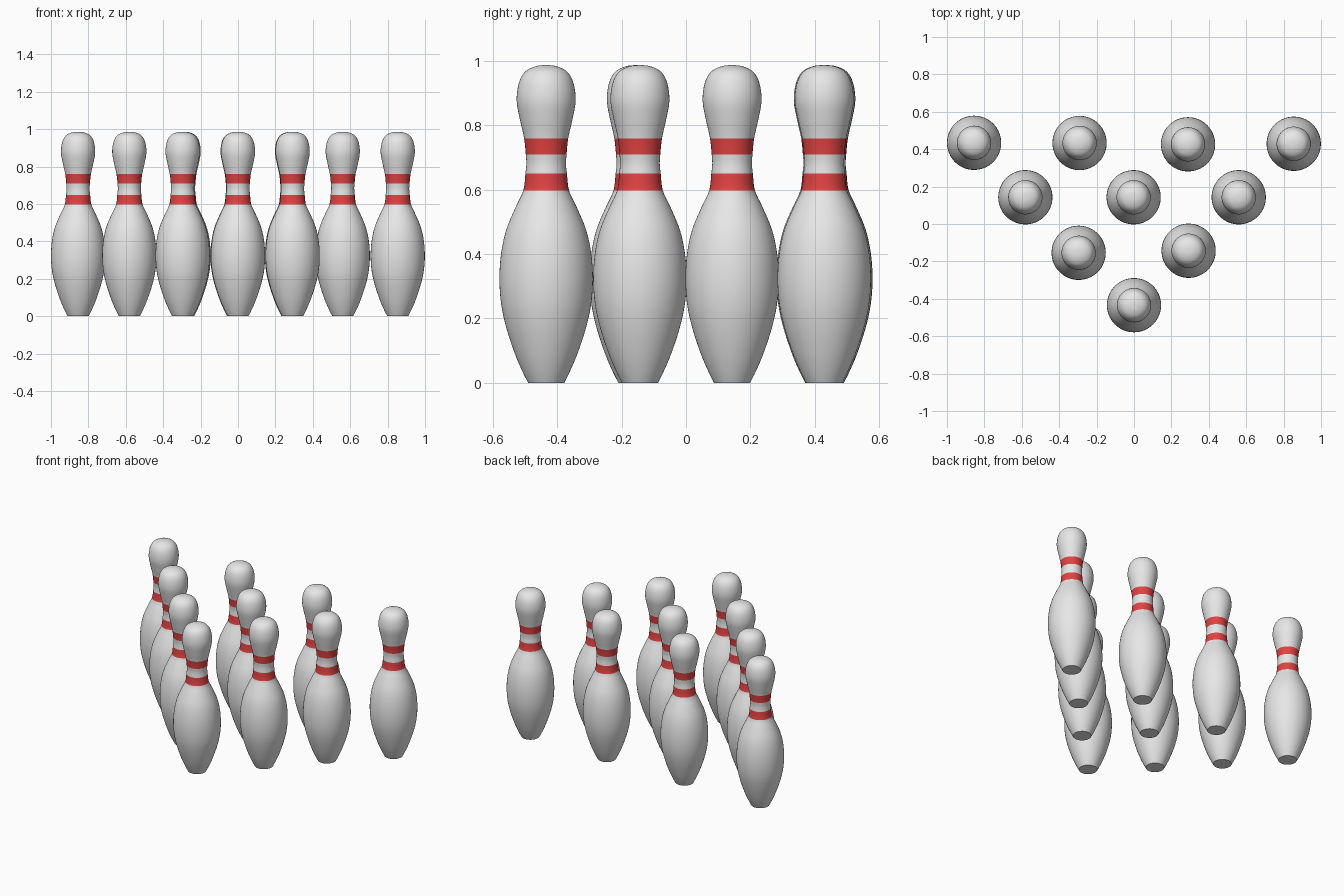
import bpy, bmesh, math

if "Cube" in bpy.data.objects:
    bpy.data.objects.remove(bpy.data.objects["Cube"])

SEGMENTS = 64
STEPS = 4  # rings between neighbouring profile points

# Pin silhouette: (radius, height), from base to crown
PROFILE = [(0.056, 0.0), (0.075, 0.038), (0.097, 0.09), (0.122, 0.165), (0.139, 0.24),
           (0.145, 0.32), (0.140, 0.40), (0.124, 0.475), (0.095, 0.545),
           (0.071, 0.597), (0.0645, 0.649), (0.0615, 0.68), (0.0633, 0.709), (0.0685, 0.759),
           (0.081, 0.815), (0.0915, 0.875), (0.085, 0.93), (0.066, 0.965),
           (0.034, 0.982), (0.0, 0.986)]
BANDS = [(0.597, 0.649), (0.709, 0.759)]

# Slightly uneven triangle of pins
POSITIONS = [(0.0, -0.434),
             (-0.296, -0.154), (0.292, -0.143),
             (-0.581, 0.143), (-0.002, 0.143), (0.560, 0.143),
             (-0.855, 0.434), (-0.291, 0.433), (0.289, 0.426), (0.854, 0.429)]


def material(name, colour):
    mat = bpy.data.materials.new(name)
    mat.diffuse_color = (*colour, 1.0)
    mat.use_nodes = True
    mat.node_tree.nodes["Principled BSDF"].inputs["Base Color"].default_value = mat.diffuse_color
    return mat


def smooth_profile(points):
    """Catmull-Rom curve through the points, mirrored past the crown."""
    first = tuple(2 * a - b for a, b in zip(points[0], points[1]))
    last = (-points[-2][0], points[-2][1])
    p = [first] + points + [last]
    out = []
    for i in range(1, len(p) - 2):
        for s in range(STEPS):
            t = s / STEPS
            out.append(tuple(
                0.5 * (2 * b + (c - a) * t + (2 * a - 5 * b + 4 * c - d) * t * t
                       + (3 * b - a - 3 * c + d) * t ** 3)
                for a, b, c, d in zip(p[i - 1], p[i], p[i + 1], p[i + 2])))
    return out


def build_pin_mesh():
    bm = bmesh.new()
    # Lathed body
    rings = []
    for r, z in smooth_profile(PROFILE):
        rings.append([bm.verts.new((r * math.cos(2 * math.pi * k / SEGMENTS),
                                    r * math.sin(2 * math.pi * k / SEGMENTS), z))
                      for k in range(SEGMENTS)])
    for low, high in zip(rings, rings[1:]):
        for k in range(SEGMENTS):
            n = (k + 1) % SEGMENTS
            bm.faces.new((low[k], low[n], high[n], high[k]))
    # Crown and flat base
    crown = bm.verts.new((0, 0, PROFILE[-1][1]))
    for k in range(SEGMENTS):
        bm.faces.new((rings[-1][k], rings[-1][(k + 1) % SEGMENTS], crown))
    bm.faces.new(rings[0][::-1])
    # Red neck bands by height
    for f in bm.faces:
        z = f.calc_center_median().z
        f.material_index = int(any(a < z < b for a, b in BANDS))
    mesh = bpy.data.meshes.new("pin")
    bm.to_mesh(mesh)
    bm.free()
    mesh.materials.append(material("pin white", (0.8, 0.8, 0.8)))
    mesh.materials.append(material("band red", (0.75, 0.055, 0.055)))
    return mesh


pin_mesh = build_pin_mesh()
for i, (x, y) in enumerate(POSITIONS):
    pin = bpy.data.objects.new(f"bowling_pin_{i + 1}", pin_mesh)
    pin.location = (x, y, 0)
    bpy.context.collection.objects.link(pin)
    if i == 0:  # shading is stored in the shared mesh
        bpy.context.view_layer.objects.active = pin
        pin.select_set(True)
        bpy.ops.object.shade_smooth_by_angle(angle=math.radians(35))
